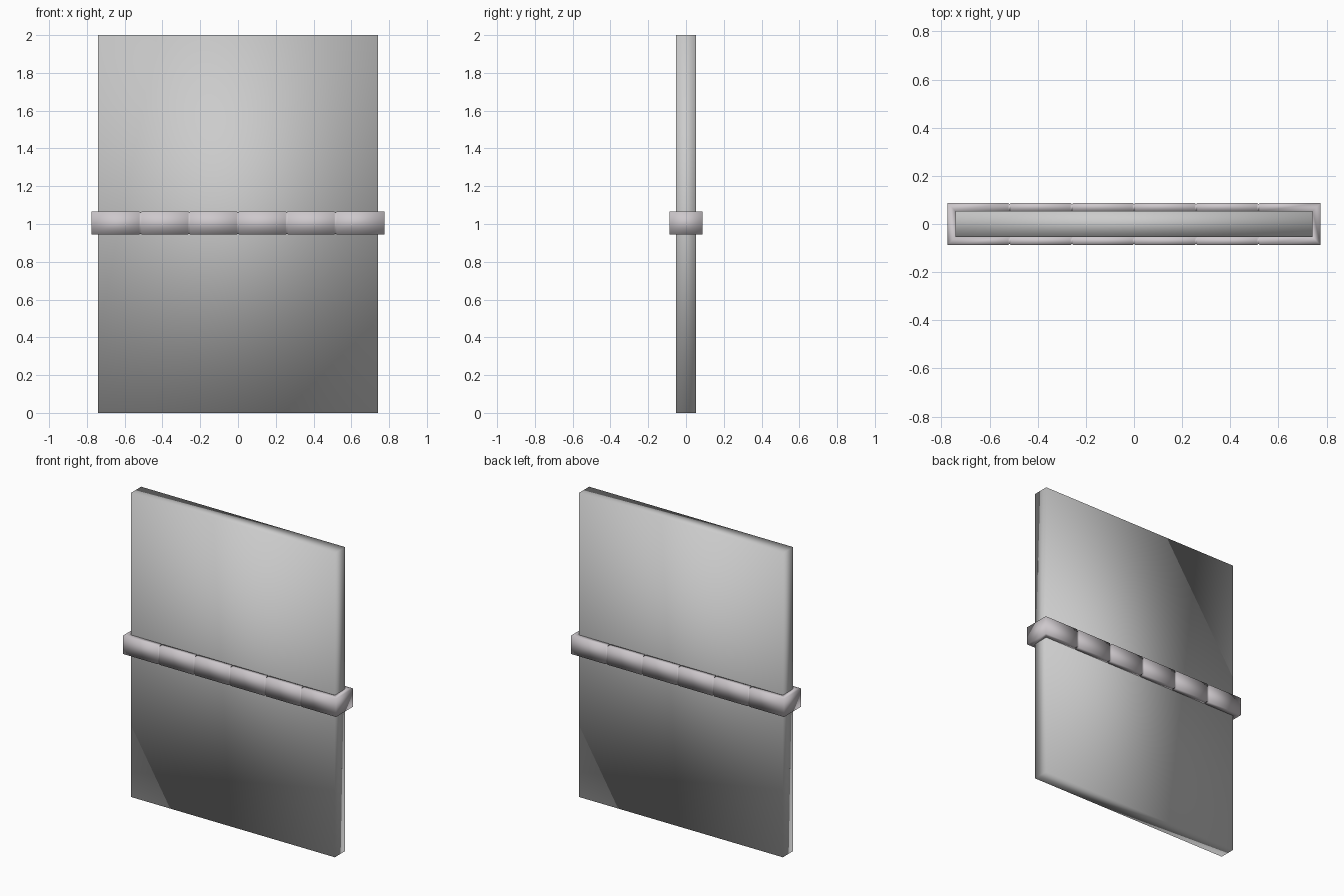
import bpy
import bmesh

cube = bpy.data.objects.get("Cube")
if cube:
    bpy.data.objects.remove(cube, do_unlink=True)


def material(name, rgb):
    mat = bpy.data.materials.new(name)
    mat.use_nodes = True
    mat.diffuse_color = (*rgb, 1)
    mat.node_tree.nodes["Principled BSDF"].inputs["Base Color"].default_value = (*rgb, 1)
    return mat


def finish(bm, name, mat):
    bmesh.ops.recalc_face_normals(bm, faces=bm.faces)
    mesh = bpy.data.meshes.new(name)
    bm.to_mesh(mesh)
    bm.free()
    mesh.materials.append(mat)
    mesh.polygons.foreach_set("use_smooth", [True] * len(mesh.polygons))
    obj = bpy.data.objects.new(name, mesh)
    bpy.context.collection.objects.link(obj)
    return obj


panel_grey = material("panel grey", (0.6, 0.6, 0.6))
band_grey = material("warm band grey", (0.61, 0.575, 0.6))

PANEL_X, PANEL_Y = 0.742, 0.053
BAND_X, BAND_Y = 0.775, 0.088
BAND_LOW, BAND_HIGH = 0.945, 1.066
SEGMENTS = 6
NOTCH = 0.006

# Panel: one thin upright slab with soft shared shading
bm = bmesh.new()
bmesh.ops.create_cube(bm, size=1)
for v in bm.verts:
    v.co.x *= 2 * PANEL_X
    v.co.y *= 2 * PANEL_Y
    v.co.z = 2 * v.co.z + 1
finish(bm, "panel", panel_grey)

# Band outline along one long side: corners plus a notch at every joint
side = [(-BAND_X, 0)]
for i in range(1, SEGMENTS):
    joint = -BAND_X + 2 * BAND_X * i / SEGMENTS
    side += [(joint - NOTCH, 0), (joint, NOTCH), (joint + NOTCH, 0)]
side.append((BAND_X, 0))
outline = [(x, -BAND_Y, d) for x, d in side]
outline += [(-x, BAND_Y, d) for x, d in side]

# Band: rectangular section swept around the panel
bm = bmesh.new()
rings = []
for x, y, d in outline:
    sign = 1 if y > 0 else -1
    outer_y = y - sign * d
    inner_x = max(-PANEL_X, min(PANEL_X, x))
    inner_y = sign * PANEL_Y
    low, high = BAND_LOW + d, BAND_HIGH - d
    section = [(x, outer_y, low), (x, outer_y, high),
               (inner_x, inner_y, high), (inner_x, inner_y, low)]
    rings.append([bm.verts.new(p) for p in section])
for i, ring in enumerate(rings):
    following = rings[(i + 1) % len(rings)]
    for k in range(4):
        n = (k + 1) % 4
        bm.faces.new((ring[k], following[k], following[n], ring[n]))
finish(bm, "segmented_band", band_grey)
